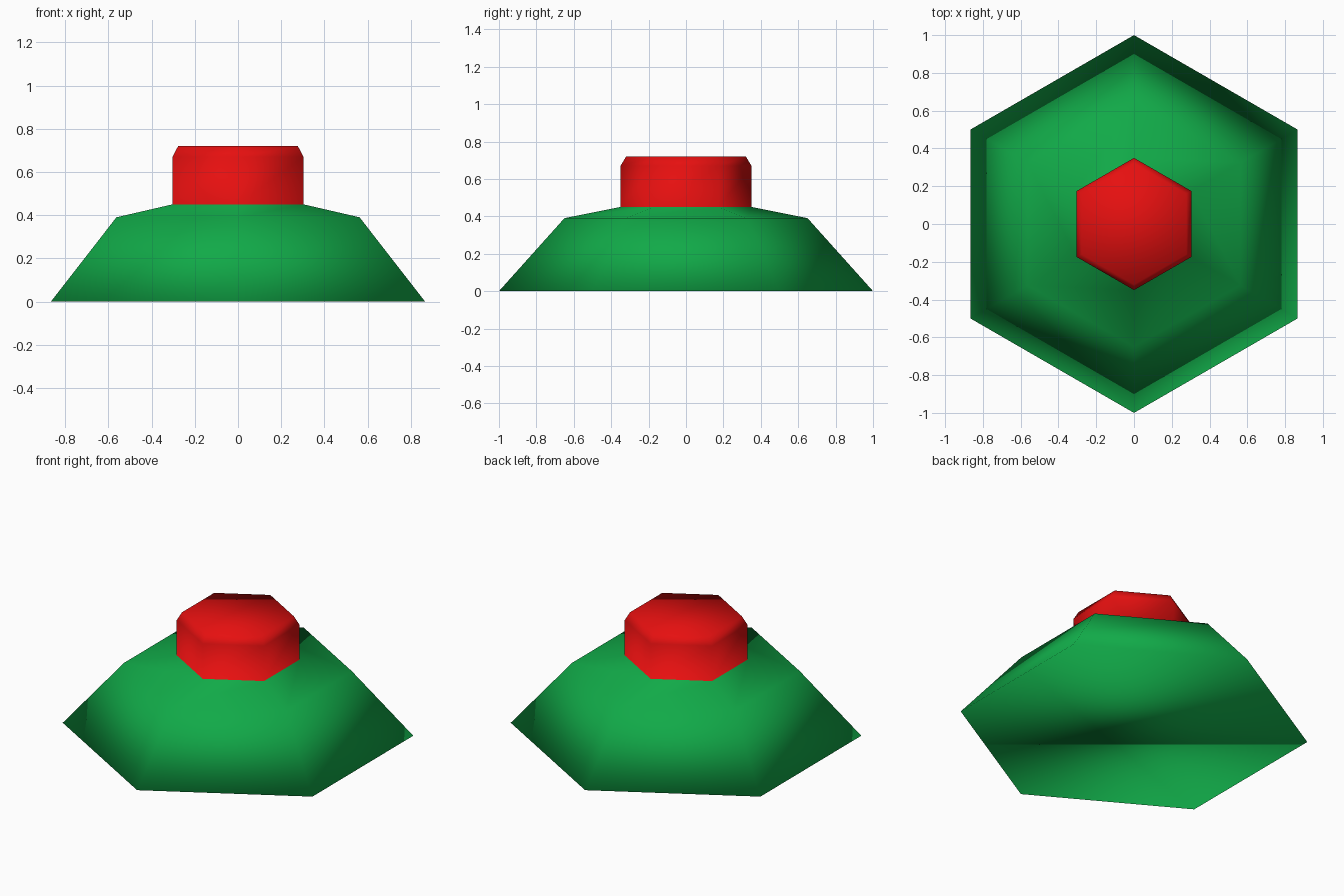
import bpy, bmesh, math

if "Cube" in bpy.data.objects:
    bpy.data.objects.remove(bpy.data.objects["Cube"])

SIDES = 6
# (radius, height) from the foot up to the top of the button
PROFILE = [(1.0, 0.0), (0.65, 0.39), (0.35, 0.45), (0.35, 0.67), (0.32, 0.72)]
BUTTON_BASE = 0.45


def material(name, color):
    mat = bpy.data.materials.new(name)
    mat.diffuse_color = (*color, 1.0)
    mat.use_nodes = True
    mat.node_tree.nodes["Principled BSDF"].inputs["Base Color"].default_value = mat.diffuse_color
    return mat


green = material("green", (0.0056, 0.40, 0.065))
red = material("red", (0.79, 0.005, 0.005))

# Hexagonal rings, corners on the y axis
bm = bmesh.new()
rings = []
for radius, z in PROFILE:
    angles = [math.pi / 2 + math.tau * i / SIDES for i in range(SIDES)]
    rings.append([bm.verts.new((radius * math.cos(a), radius * math.sin(a), z))
                  for a in angles])

# Side walls between the rings, closed at the foot and the top
for low, high in zip(rings, rings[1:]):
    for i in range(SIDES):
        j = (i + 1) % SIDES
        bm.faces.new((low[i], low[j], high[j], high[i]))
bm.faces.new(rings[0][::-1])
bm.faces.new(rings[-1])
bmesh.ops.recalc_face_normals(bm, faces=bm.faces)

# Red button above the green base, smooth shading throughout
for face in bm.faces:
    face.smooth = True
    face.material_index = int(face.calc_center_median().z > BUTTON_BASE)

mesh = bpy.data.meshes.new("push_button")
bm.to_mesh(mesh)
bm.free()
mesh.materials.append(green)
mesh.materials.append(red)
bpy.context.collection.objects.link(bpy.data.objects.new("push_button", mesh))
